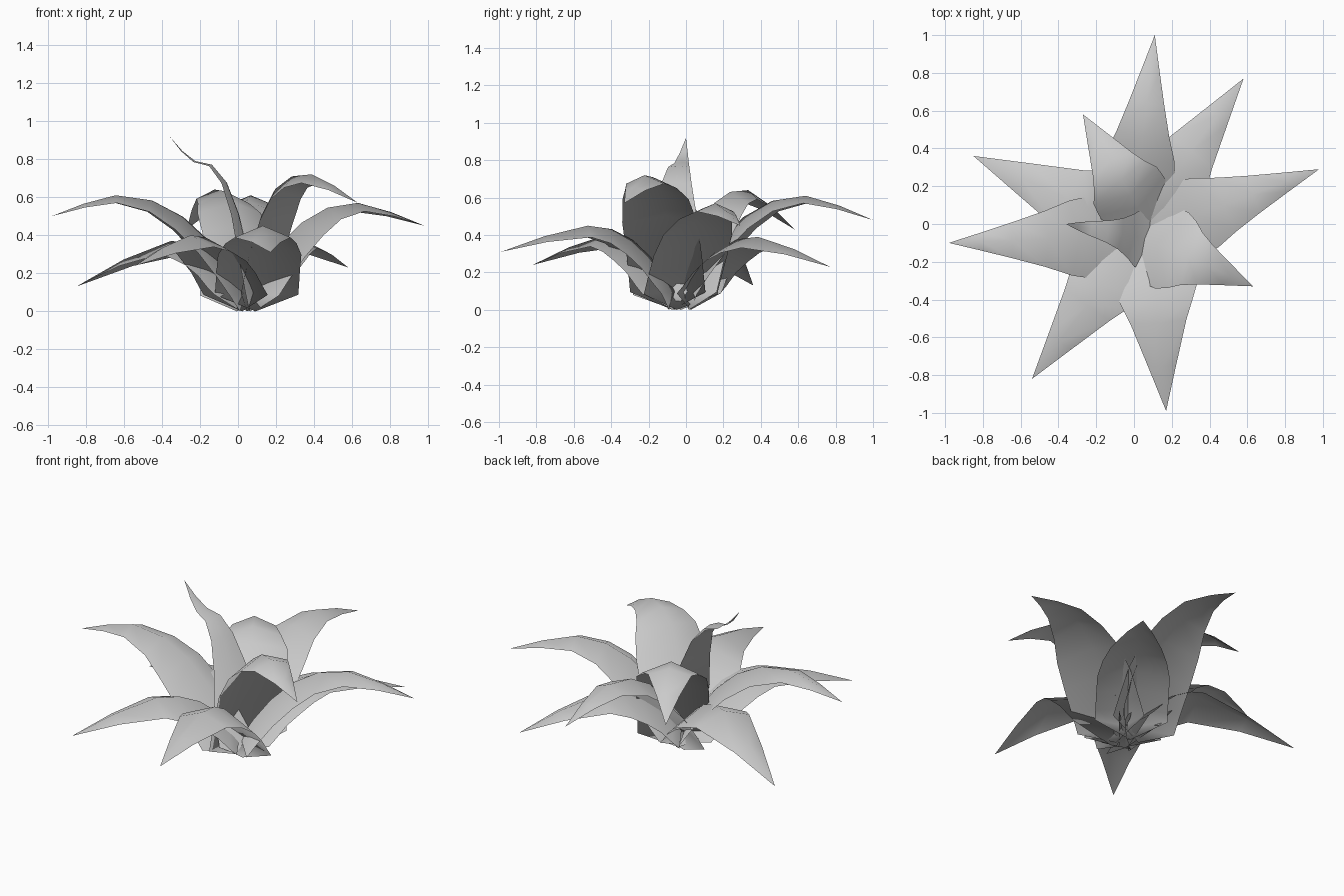
import bpy
from mathutils import Vector

if "Cube" in bpy.data.objects:
    bpy.data.objects.remove(bpy.data.objects["Cube"], do_unlink=True)

# One plain grey for the whole plant
grey = bpy.data.materials.new("leaf grey")
grey.use_nodes = True
COLOUR = (0.6, 0.6, 0.6, 1)
grey.diffuse_color = COLOUR
grey.node_tree.nodes["Principled BSDF"].inputs["Base Color"].default_value = COLOUR

UP = Vector((0, 0, 1))
COLLAR = 0.1  # height where the pointed foot opens to full width


def leaf(name, base, tip, peak_at, peak_z, steep, half_width, taper=0.6, fold=0.42):
    """Arching blade with a raised midrib; it climbs to a peak, then droops to its tip."""
    tip = Vector(tip)
    base = Vector((*base, 0))
    flat = Vector((tip.x, tip.y, 0)) - base
    reach, out = flat.length, flat.normalized()
    side = UP.cross(out)

    # Midrib path as (distance, height)
    path = [(0.03, 0)]
    for f in (0, 0.12, 0.28, 0.48, 0.72, 1):
        path.append((f * peak_at * reach,
                     COLLAR + (peak_z - COLLAR) * (1 - (1 - f) ** steep)))
    for f in (0.5, 1):
        path.append(((peak_at + (1 - peak_at) * f) * reach,
                     peak_z + (tip.z - peak_z) * f ** 1.3))
    rib = [base + out * r + UP * z for r, z in path]
    length = [0]
    for a, b in zip(rib, rib[1:]):
        length.append(length[-1] + (b - a).length)

    # Midrib point with one drooping edge point on each side; normals lean up near the foot
    verts, normals = [rib[0]], [UP]
    for i in range(1, len(rib) - 1):
        run = (rib[i + 1] - rib[i - 1]).normalized()
        normal = run.cross(side).normalized()
        t = length[i] / length[-1]
        w = half_width * min(1, (1 - t) / taper)
        for s in (1, 0, -1):
            verts.append(rib[i] + side * w * s - normal * w * fold * abs(s))
            normals.append((normal + side * s * fold + UP * 1.5 * (1 - t)).normalized())
    verts.append(rib[-1])
    normals.append(normal)
    last = len(verts) - 1
    faces = [(0, 2, 1), (0, 3, 2)]
    for a in range(1, last - 3, 3):
        faces += [(a, a + 1, a + 4, a + 3), (a + 1, a + 2, a + 5, a + 4)]
    faces += [(last - 3, last - 2, last), (last - 2, last - 1, last)]

    mesh = bpy.data.meshes.new(name)
    mesh.from_pydata(verts, [], faces)
    mesh.materials.append(grey)
    mesh.shade_smooth()
    mesh.normals_split_custom_set_from_vertices(normals)
    bpy.context.collection.objects.link(bpy.data.objects.new(name, mesh))


# Tall outer leaves
leaf("outer_leaf_back", (-0.01, 0), (0.11, 1.0, 0.48), 0.64, 0.61, 2.3, 0.20)
leaf("outer_leaf_left", (0.06, -0.06), (0.98, 0.29, 0.45), 0.62, 0.57, 2.3, 0.21)
leaf("outer_leaf_front", (0.09, -0.06), (0.17, -0.99, 0.31), 0.5, 0.45, 2.3, 0.22)
leaf("outer_leaf_right", (0.04, -0.06), (-0.98, -0.10, 0.50), 0.67, 0.61, 2.3, 0.22)

# Low drooping leaves
leaf("low_leaf_back_left", (0.03, 0), (0.58, 0.77, 0.23), 0.5, 0.39, 2.5, 0.20)
leaf("low_leaf_front_right", (0.04, -0.04), (-0.54, -0.82, 0.24), 0.5, 0.40, 2.5, 0.21)
leaf("low_leaf_back_right", (0.04, -0.04), (-0.85, 0.36, 0.13), 0.44, 0.37, 2.5, 0.21)

# Upright inner leaves
leaf("inner_leaf_front_left", (0.02, -0.06), (0.63, -0.33, 0.57), 0.6, 0.72, 3.2, 0.22, 0.5)
leaf("inner_leaf_back", (0.08, -0.01), (-0.27, 0.58, 0.43), 0.58, 0.64, 3.2, 0.20, 0.5)
leaf("centre_leaf", (0.09, -0.08), (-0.36, 0.0, 0.92), 0.7, 0.79, 2.8, 0.16, 0.7, 0.15)
